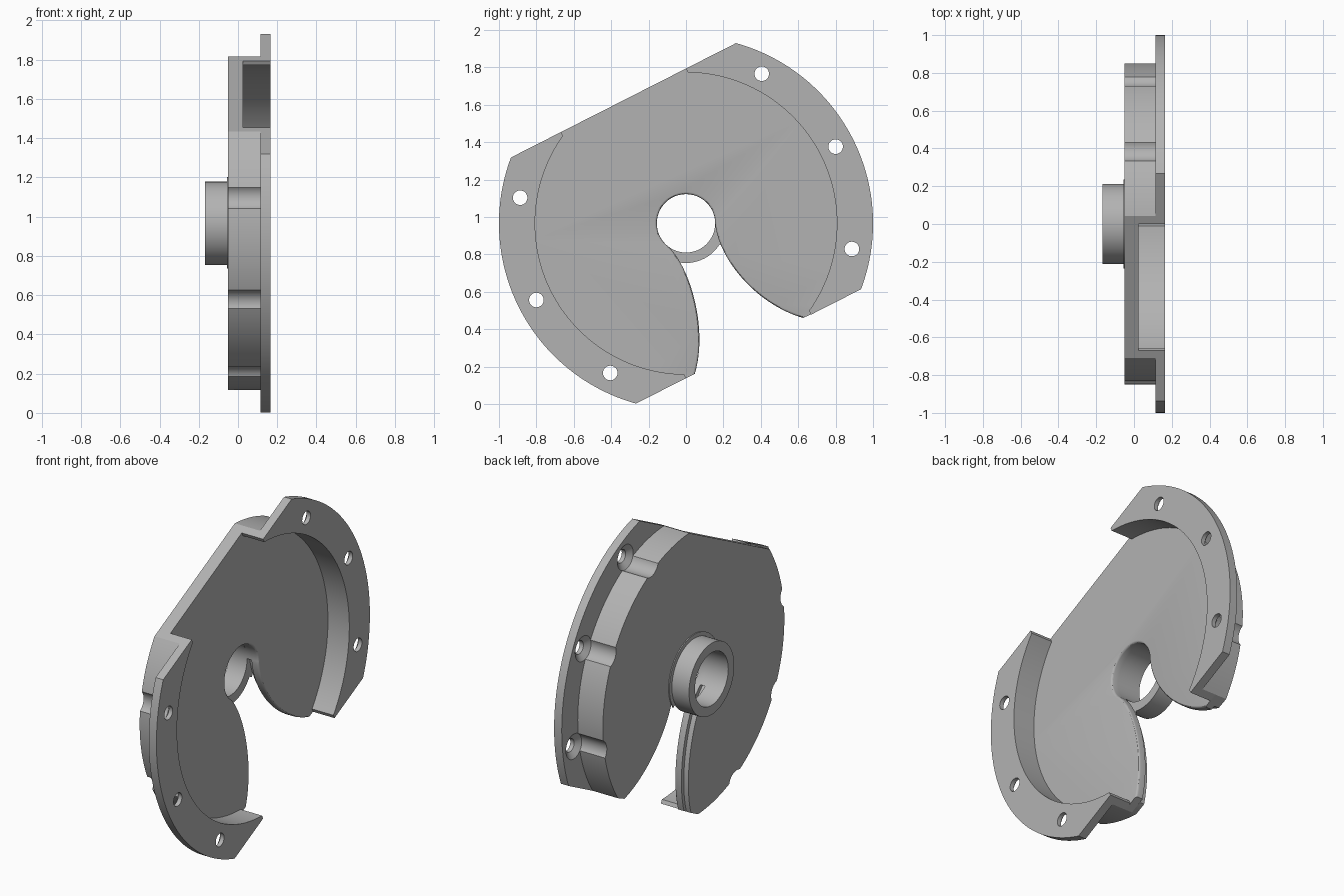
import bpy, bmesh
from math import asin, acos, sin, cos, pi, radians, sqrt
from mathutils import Vector, Matrix
from mathutils.geometry import interpolate_bezier

if "Cube" in bpy.data.objects:
    bpy.data.objects.remove(bpy.data.objects["Cube"])

CENTRE_Z = 0.966      # height of the disc axis, which runs along x
FLAT = 0.738          # distance of the two parallel flats from the axis
R_OUT, R_BODY, R_RECESS = 1.0, 0.85, 0.807
R_BOSS, R_BORE, R_LIP = 0.212, 0.156, 0.235
TIP = 0.375           # where the rim tips are squared off
X_BOSS, X_BACK, X_STEP, X_FLOOR, X_FLANGE, X_FRONT = -0.168, -0.05, -0.02, 0.025, 0.115, 0.165
TILT = Matrix.Rotation(asin(0.453), 2)
ALONG = TILT @ Vector((1, 0))

grey = bpy.data.materials.new("light grey")
grey.use_nodes = True
grey.diffuse_color = (0.45, 0.45, 0.45, 1)
grey.node_tree.nodes["Principled BSDF"].inputs["Base Color"].default_value = grey.diffuse_color


def arc(radius, start, end, steps=64):
    angles = [start + (end - start) * i / steps for i in range(steps + 1)]
    return [Vector((radius * cos(a), radius * sin(a))) for a in angles]


def finish(name, bm):
    bmesh.ops.recalc_face_normals(bm, faces=bm.faces)
    mesh = bpy.data.meshes.new(name)
    bm.to_mesh(mesh)
    bm.free()
    mesh.materials.append(grey)
    obj = bpy.data.objects.new(name, mesh)
    bpy.context.collection.objects.link(obj)
    return obj


def slab(name, outline, x0, x1, rounded=()):
    """Extrude a y-z outline along x; optionally round some front edges."""
    bm = bmesh.new()
    back, front = ([bm.verts.new((x, p.x, p.y + CENTRE_Z)) for p in outline] for x in (x0, x1))
    bm.faces.new(back)
    bm.faces.new(front)
    n = len(outline)
    for i in range(n):
        j = (i + 1) % n
        bm.faces.new((back[i], back[j], front[j], front[i]))
    bmesh.ops.recalc_face_normals(bm, faces=bm.faces)
    edges = [bm.edges.get((front[i], front[i + 1])) for i in rounded]
    if edges:
        bmesh.ops.bevel(bm, geom=edges, offset=0.012, segments=3, profile=0.5, affect='EDGES')
    return finish(name, bm)


def lathe(bm, profile, y, z, closed, steps=48):
    """Revolve (x, radius) points about an axis parallel to x."""
    rings = [[bm.verts.new((x, y + p.x, z + p.y)) for p in arc(r, 0, 2 * pi, steps)[:-1]]
             for x, r in profile]
    pairs = list(zip(rings, rings[1:]))
    if closed:
        pairs.append((rings[-1], rings[0]))
    else:
        bm.faces.new(rings[0])
        bm.faces.new(rings[-1])
    for a, b in pairs:
        for i in range(steps):
            j = (i + 1) % steps
            bm.faces.new((a[i], a[j], b[j], b[i]))


def plate_outline(widen):
    """Disc with two flats, a bore and a flared slot leading out of it."""
    left = interpolate_bezier(*[Vector(p) for p in
                              ((-.105, -.115), (.02, -.22), (.12, -.56), (.047, -.805))], 32)
    right = interpolate_bezier(*[Vector(p) for p in
                               ((.156, 0), (.175, -.19), (.37, -.43), (.626, -.506))], 32)
    left = [p.to_2d() - ALONG * widen for p in left]
    right = [p.to_2d() + ALONG * widen for p in right]
    a = asin(FLAT / R_BODY)
    outer = [TILT @ p for p in arc(R_BODY, -a, a) + arc(R_BODY, pi - a, pi + a)]
    bore = arc(R_BORE, radians(227), radians(1))
    inner = left[::-1] + bore + right
    return outer + inner, range(len(outer), len(outer) + len(inner) - 1)


def rim_outline(radius, turn):
    """C-shaped rim segment between the two flats."""
    a, b = asin(FLAT / radius), acos(TIP / R_RECESS)
    pts = arc(radius, -a, a) + [Vector((TIP, FLAT))] + arc(R_RECESS, b, -b) + [Vector((TIP, -FLAT))]
    return [Matrix.Rotation(turn, 2) @ TILT @ p for p in pts]


# Floor plate in two layers, the rear one with a wider slot
outline, inner_edges = plate_outline(0)
floor_plate = slab("floor_plate", outline, X_STEP, X_FLOOR, inner_edges)
rear_plate = slab("rear_plate", plate_outline(0.025)[0], X_BACK, X_STEP)
parts = [floor_plate, rear_plate]

# Raised wall and flange on both sides
for side, turn in (("right", 0), ("left", pi)):
    parts.append(slab(side + "_wall", rim_outline(R_BODY, turn), X_FLOOR, X_FLANGE))
    parts.append(slab(side + "_flange", rim_outline(R_OUT, turn), X_FLANGE, X_FRONT))

# Screw holes: rim notch, countersink and through hole in one cutter
bm = bmesh.new()
for y, z in ((.405, .80), (.80, .41), (.887, -.137)):
    for s in (1, -1):
        lathe(bm, ((-.1, .074), (X_FLANGE, .074), (.14, .039), (.2, .039)),
              s * y, CENTRE_Z + s * z, False, 32)
cutter = finish("screw_hole_cutter", bm)
cutter.hide_render = True
for obj in parts:
    mod = obj.modifiers.new("screw_holes", 'BOOLEAN')
    mod.operation, mod.solver, mod.object = 'DIFFERENCE', 'EXACT', cutter
    bpy.context.view_layer.objects.active = obj
    bpy.ops.object.modifier_apply(modifier=mod.name)
bpy.data.objects.remove(cutter)

# Hub tube and the thin lip around it
bm = bmesh.new()
lathe(bm, ((X_BOSS, R_BOSS), (X_BACK, R_BOSS), (X_BACK, R_BORE), (X_BOSS, R_BORE)),
      0, CENTRE_Z, True, 64)
parts.append(finish("hub_tube", bm))
first, last = radians(-32), radians(258)
parts.append(slab("hub_lip", arc(R_LIP, first, last) + arc(R_BORE, last, first),
                  X_BACK - 0.006, X_BACK))

# Smooth curved walls, keeping edges sharp
bpy.ops.object.select_all(action='DESELECT')
for obj in parts:
    obj.select_set(True)
bpy.context.view_layer.objects.active = parts[0]
bpy.ops.object.shade_smooth_by_angle(angle=radians(30))
